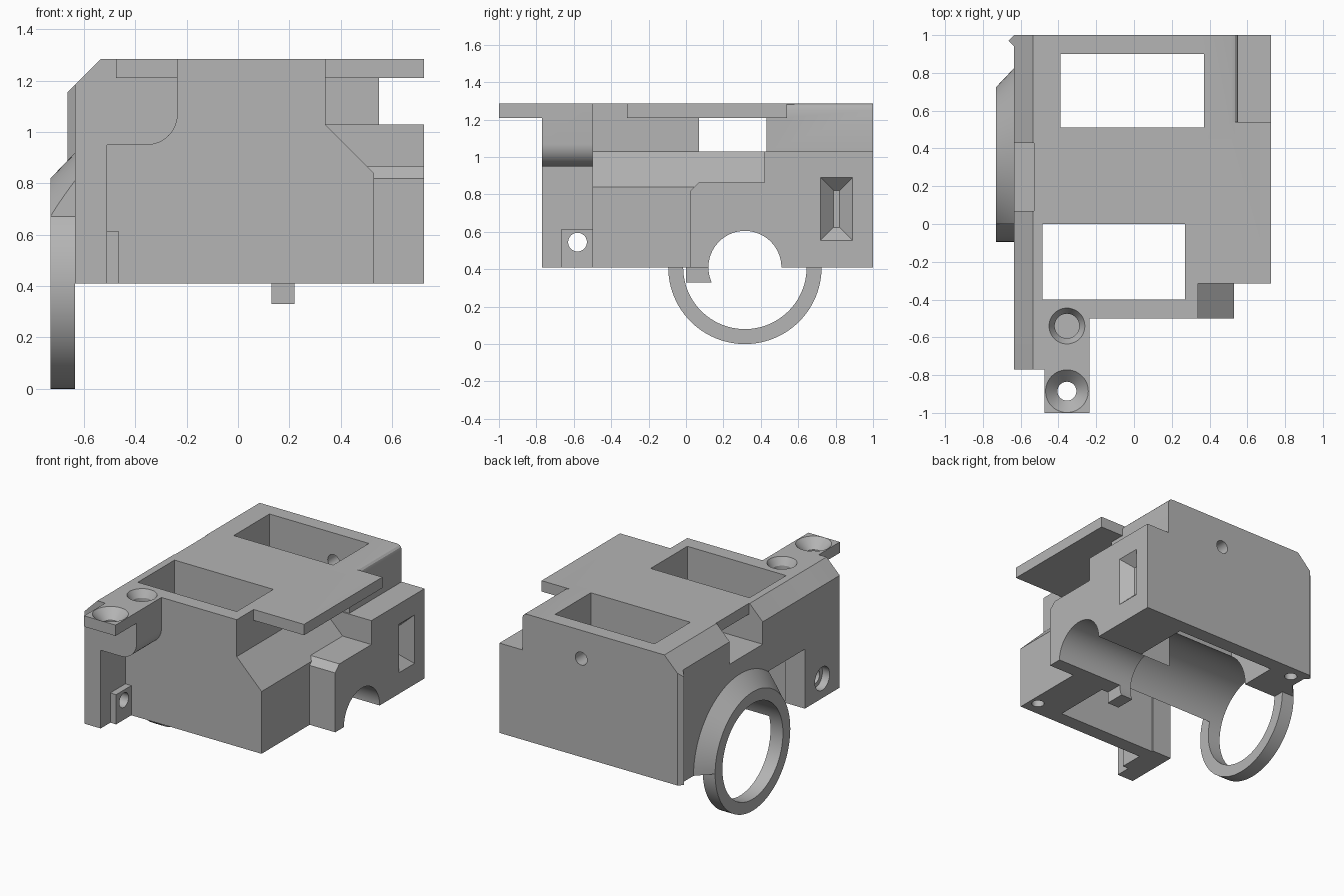
import bpy, bmesh, math
from mathutils import Vector, Matrix

cube = bpy.data.objects.get("Cube")
if cube:
    bpy.data.objects.remove(cube, do_unlink=True)

# One plain grey plastic
grey = bpy.data.materials.new("grey_plastic")
grey.use_nodes = True
grey.diffuse_color = (0.46, 0.46, 0.46, 1)
grey.node_tree.nodes["Principled BSDF"].inputs["Base Color"].default_value = (0.46, 0.46, 0.46, 1)


def finish(name, bm):
    bmesh.ops.recalc_face_normals(bm, faces=bm.faces)
    mesh = bpy.data.meshes.new(name)
    bm.to_mesh(mesh)
    bm.free()
    mesh.materials.append(grey)
    ob = bpy.data.objects.new(name, mesh)
    bpy.context.collection.objects.link(ob)
    return ob


def box(name, x, y, z):
    bm = bmesh.new()
    bmesh.ops.create_cube(bm, size=1)
    for v in bm.verts:
        v.co = [r[0] if c < 0 else r[1] for c, r in zip(v.co, (x, y, z))]
    return finish(name, bm)


def prism(name, points, axis, start, end):
    """Extrude a 2D profile along one axis (0=x, 1=y, 2=z)."""
    bm = bmesh.new()

    def place(p):
        co = list(p)
        co.insert(axis, start)
        return bm.verts.new(co)
    face = bm.faces.new([place(p) for p in points])
    ext = bmesh.ops.extrude_face_region(bm, geom=[face])
    shift = Vector((0, 0, 0))
    shift[axis] = end - start
    bmesh.ops.translate(bm, vec=shift, verts=[g for g in ext["geom"] if isinstance(g, bmesh.types.BMVert)])
    return finish(name, bm)


def rod(name, a, b, ra, rb=None, sides=96):
    """Cylinder or cone between two points."""
    a, b = Vector(a), Vector(b)
    bm = bmesh.new()
    turn = (b - a).to_track_quat('Z', 'Y').to_matrix().to_4x4()
    bmesh.ops.create_cone(bm, cap_ends=True, segments=sides, radius1=ra,
                          radius2=ra if rb is None else rb, depth=(b - a).length,
                          matrix=Matrix.Translation((a + b) / 2) @ turn)
    return finish(name, bm)


def combine(ob, other, how):
    other.hide_render = True
    mod = ob.modifiers.new("bool", 'BOOLEAN')
    mod.operation, mod.solver, mod.object = how, 'EXACT', other
    bpy.context.view_layer.objects.active = ob
    bpy.ops.object.modifier_apply(modifier=mod.name)
    bpy.data.objects.remove(other, do_unlink=True)


BOTTOM, TOP, LEDGE = 0.41, 1.285, 1.03
AXIS_Y = 0.315

# Main housing with chamfered top edge and sloped flank
housing = prism("housing", [(-.635, BOTTOM), (.53, BOTTOM), (.53, .84), (.34, LEDGE), (.34, TOP),
                            (-.535, TOP), (-.635, 1.185)], 1, -.5, 1)

# Front bracket with a rounded lower corner
arc = [(-.355 + .12 * math.sin(t * math.pi / 24), 1.07 - .12 * math.cos(t * math.pi / 24)) for t in range(13)]
bracket = prism("bracket", [(-.635, BOTTOM), (-.51, BOTTOM), (-.51, .95)] + arc +
                [(-.235, TOP), (-.535, TOP), (-.635, 1.185)], 1, -.77, -.5)

additions = [
    # Rear block with the raised wall beside the ledge
    prism("rear_block", [(.3, BOTTOM), (.725, BOTTOM), (.725, LEDGE), (.55, LEDGE), (.55, 1.25),
                         (.545, 1.269), (.534, 1.28), (.515, TOP), (.3, TOP)], 1, .42, 1),
    # Side step
    prism("side_step", [(.025, BOTTOM), (.025, .82), (.07, .865), (.45, .865), (.45, BOTTOM)], 0, .3, .725),
    box("roof_overhang", (.3, .725), (-.315, .54), (1.21, TOP)),
    bracket,
    box("screw_tab", (-.475, -.235), (-1, -.6), (1.21, TOP)),
    box("side_lug", (-.53, -.465), (-.665, -.49), (BOTTOM, .615)),
]
for part in additions:
    combine(housing, part, 'UNION')

cuts = [
    box("rear_window", (-.39, .37), (.51, .9), (.2, 1.5)),
    box("front_window", (-.485, .27), (-.4, 0), (.2, 1.5)),
    box("cross_tunnel", (-.9, .9), (.07, .43), (LEDGE, 1.21)),
    box("edge_notch", (-.9, -.53), (.07, .43), (LEDGE, 1.5)),
    box("side_opening", (-.9, -.45), (-.39, 0), (.2, .82)),
    rod("narrow_channel", (-.9, AXIS_Y, BOTTOM), (.9, AXIS_Y, BOTTOM), .195),
    rod("wide_channel", (-.9, AXIS_Y, BOTTOM), (.13, AXIS_Y, BOTTOM), .33),
    rod("back_hole", (.1, .8, 1.09), (.1, 1.1, 1.09), .045, sides=32),
    rod("rear_base_hole", (-.55, .91, .3), (-.55, .91, .65), .04, sides=32),
    rod("front_base_hole", (.47, -.4, .3), (.47, -.4, .65), .04, sides=32),
    # Bracket cross hole and its counterbore
    rod("lug_hole", (-.8, -.58, .545), (-.3, -.58, .545), .05, sides=48),
    rod("lug_counterbore", (-.8, -.58, .545), (-.58, -.58, .545), .08, sides=48),
    # Countersunk screw holes on the tab
    rod("tab_hole", (-.355, -.885, 1.1), (-.355, -.885, 1.4), .05, sides=48),
    rod("tab_sink", (-.355, -.885, 1.22), (-.355, -.885, 1.287), .05, .115, sides=48),
    rod("blind_hole", (-.355, -.54, 1.1), (-.355, -.54, 1.4), .065, sides=48),
    rod("blind_sink", (-.355, -.54, 1.235), (-.355, -.54, 1.287), .065, .096, sides=48),
]

# Tapered pocket in the rear block
bm = bmesh.new()
for x, inset in ((.76, 0), (.725, 0), (.655, .068)):
    for y in (.72 + inset, .89 - inset):
        for z in (.555 + inset, .89 - inset):
            bm.verts.new((x, y, z))
bmesh.ops.convex_hull(bm, input=bm.verts)
cuts.append(finish("tapered_pocket", bm))
for part in cuts:
    combine(housing, part, 'DIFFERENCE')

# Collar ring with a partial conical flange
start, end = (-.73, AXIS_Y, BOTTOM), (-.635, AXIS_Y, BOTTOM)
collar = rod("collar_ring", start, end, .41)
flange = rod("flange", start, end, .4101, .51)
combine(flange, box("flange_limit", (-1, 0), (0, 1.2), (BOTTOM, 1.2)), 'INTERSECT')
combine(collar, flange, 'UNION')
combine(collar, rod("collar_bore", (-.9, AXIS_Y, BOTTOM), (-.5, AXIS_Y, BOTTOM), .33), 'DIFFERENCE')

# Retaining clip under the channel
clip = box("retaining_clip", (.13, .22), (0, .2), (.33, BOTTOM))
combine(clip, rod("clip_bore", (0, AXIS_Y, BOTTOM), (.4, AXIS_Y, BOTTOM), .195), 'DIFFERENCE')

# Vertical ridge on the rear corner, its top following the chamfer
ridge = prism("corner_ridge", [(-.635, .94), (-.665, .97), (-.635, 1)], 2, BOTTOM, 1.185)
for v in ridge.data.vertices:
    if v.co.z > 1:
        v.co.z += v.co.x + .635

for ob in (housing, collar, clip, ridge):
    bpy.ops.object.select_all(action='DESELECT')
    ob.select_set(True)
    bpy.context.view_layer.objects.active = ob
    bpy.ops.object.shade_smooth_by_angle(angle=math.radians(25))
